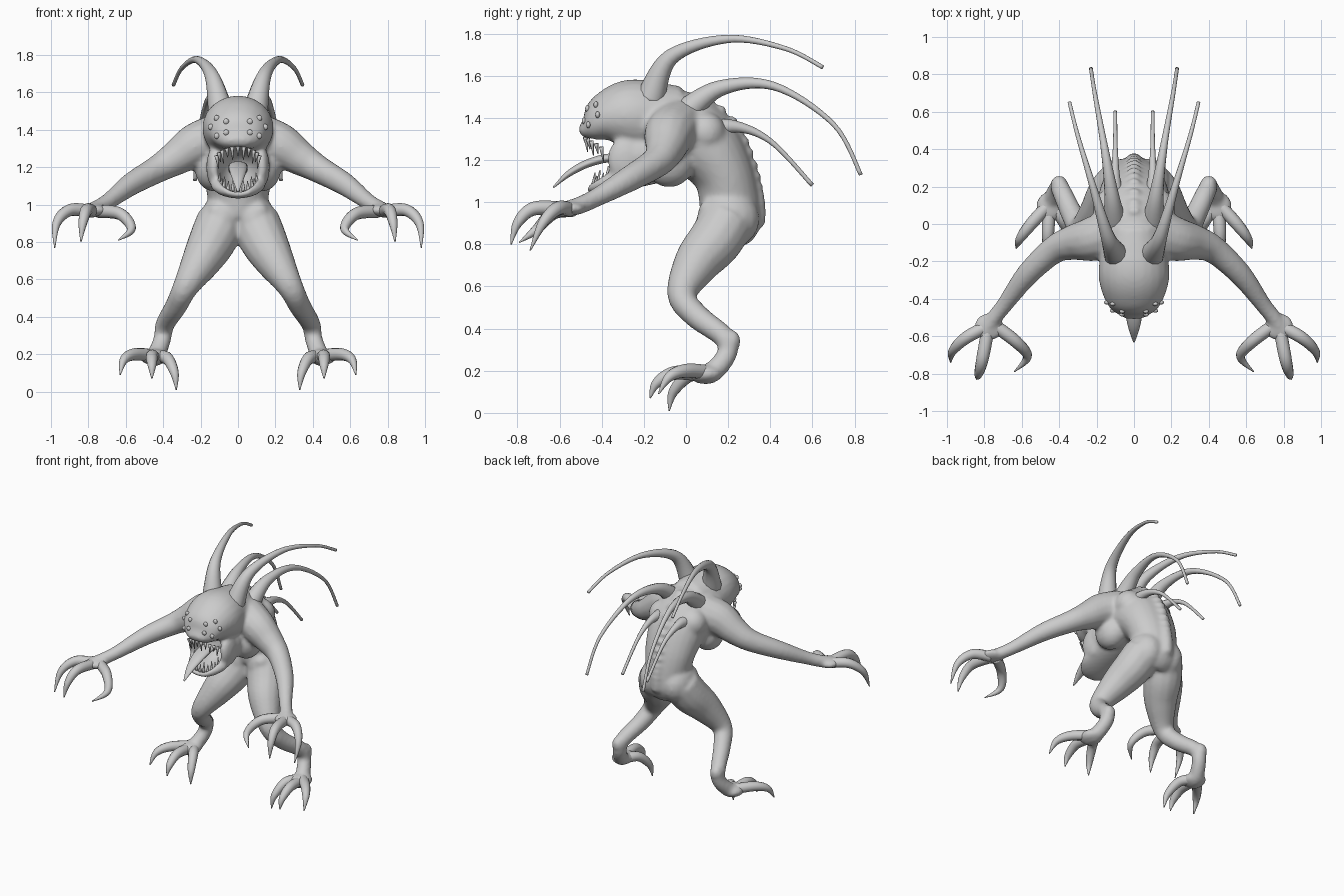
import bpy, bmesh, math
from mathutils import Vector, Matrix
from mathutils.bvhtree import BVHTree

cube = bpy.data.objects.get("Cube")
if cube:
    bpy.data.objects.remove(cube, do_unlink=True)

grey = bpy.data.materials.new("skin grey")
grey.use_nodes = True
grey.diffuse_color = (.6, .6, .6, 1)
grey.node_tree.nodes["Principled BSDF"].inputs["Base Color"].default_value = grey.diffuse_color


def make(name, bm):
    bmesh.ops.recalc_face_normals(bm, faces=bm.faces)
    mesh = bpy.data.meshes.new(name)
    bm.to_mesh(mesh)
    bm.free()
    mesh.materials.append(grey)
    mesh.shade_smooth()
    ob = bpy.data.objects.new(name, mesh)
    bpy.context.collection.objects.link(ob)
    return ob


def spline(points, steps):
    """Catmull-Rom through rows of any width."""
    rows = [points[0], *points, points[-1]]
    out = []
    for i in range(1, len(rows) - 2):
        for k in range(steps):
            t = k / steps
            out.append([(2*b + (c - a)*t + (2*a - 5*b + 4*c - d)*t**2
                         + (3*b - a - 3*c + d)*t**3) / 2
                        for a, b, c, d in zip(*rows[i - 1:i + 3])])
    return out + [list(points[-1])]


def tube(bm, points, steps=5, sides=14):
    """Rows are x, y, z, radius and, for flattened parts, a radius across x."""
    rows = spline(points, steps)
    centres = [Vector(row[:3]) for row in rows]
    last = len(rows) - 1
    side, rings = None, []
    for i, row in enumerate(rows):
        along = (centres[min(i + 1, last)] - centres[max(i - 1, 0)]).normalized()
        if side is None:
            side = Vector((1, 0, 0)) if abs(along.x) < .8 else Vector((0, 1, 0))
        side = (side - along * side.dot(along)).normalized()
        up = along.cross(side)
        angles = [math.tau * k / sides for k in range(sides)]
        rings.append([bm.verts.new(centres[i] + side * row[-1] * math.cos(a)
                                   + up * row[3] * math.sin(a)) for a in angles])
    for a, b in zip(rings, rings[1:]):
        for k in range(sides):
            bm.faces.new((a[k], a[k - 1], b[k - 1], b[k]))
    bm.faces.new(rings[0])
    bm.faces.new(rings[-1])


def ball(bm, at, size, segments=20):
    place = Matrix.Translation(at) @ Matrix.Diagonal((*size, 1))
    bmesh.ops.create_uvsphere(bm, u_segments=segments, v_segments=segments // 2,
                              radius=1, matrix=place)


def flip(points, s):
    return [(p[0] * s, *p[1:]) for p in points]


def middle(rows):
    return [(0, *row) for row in rows]


def pair(name, points, radius):
    """Left and right copies of a tapering tube; radius is a rule along it."""
    last = len(points) - 1
    rows = [(*p, radius(i / last)) for i, p in enumerate(points)]
    for s, label in ((1, "left_"), (-1, "right_")):
        bm = bmesh.new()
        tube(bm, flip(rows, s), 8, 12)
        make(label + name, bm)


# Trunk, head and jaw: y, z, depth radius, width radius on the middle plane
torso = middle([(-.15, 1.34, .16, .17), (-.03, 1.32, .21, .2), (.09, 1.26, .18, .2),
                (.18, 1.13, .145, .18), (.21, .98, .145, .155), (.21, .9, .14, .16),
                (.18, .84, .1, .13)])
cranium = middle([(-.505, 1.335, .02, .05), (-.455, 1.35, .07, .12), (-.38, 1.39, .13, .165),
                  (-.28, 1.41, .17, .19), (-.17, 1.4, .175, .18), (-.02, 1.4, .15, .15)])
jaw = middle([(-.468, 1.06, .02, .06), (-.43, 1.075, .045, .105), (-.36, 1.1, .06, .145),
              (-.25, 1.15, .085, .155), (-.1, 1.2, .1, .15)])
body = bmesh.new()
for part in (cranium, jaw, torso):
    tube(body, part, 6, 24)
ball(body, (0, -.22, 1.22), (.17, .135, .14))

# Limbs
arm = [(.1, -.04, 1.36, .13), (.22, -.08, 1.32, .12), (.33, -.1, 1.25, .095),
       (.43, -.14, 1.19, .075), (.57, -.27, 1.11, .062), (.69, -.43, 1.02, .045),
       (.76, -.52, .98, .042), (.81, -.61, .965, .03)]
leg = [(.09, .2, .92, .13), (.13, .14, .82, .13), (.19, .05, .71, .11), (.28, -.02, .56, .07),
       (.33, .05, .46, .06), (.39, .18, .36, .052), (.405, .195, .28, .048),
       (.44, .12, .19, .05), (.46, .05, .18, .04)]
for s in (1, -1):
    for part in (arm, leg):
        tube(body, flip(part, s))
    # Cheek, chest, shoulder blade, hip bone and buttock
    ball(body, (s * .125, -.285, 1.2), (.045, .09, .11))
    ball(body, (s * .13, -.08, 1.19), (.1, .12, .12))
    ball(body, (s * .12, .09, 1.33), (.1, .1, .1))
    ball(body, (s * .11, .13, .96), (.06, .07, .06))
    ball(body, (s * .085, .2, .92), (.115, .15, .14))
    # Heel, ball of the foot and palm
    ball(body, (s * .4, .215, .34), (.045, .045, .055))
    ball(body, (s * .45, .09, .185), (.075, .085, .045))
    ball(body, (s * .775, -.55, .97), (.08, .075, .035))

# Ridge of vertebrae down the back
spine = spline(torso[1:6], 4)
for a, b in zip(spine[1:], spine[2:]):
    along = Vector((0, b[1] - a[1], b[2] - a[2])).normalized()
    ball(body, (0, a[1] - along.z * a[3], a[2] + along.y * a[3]), (.04, .026, .026), 12)

face = BVHTree.FromBMesh(body)
body_object = make("body", body)

# Blend the flesh together and carve the mouth out of it
hollow = bmesh.new()
ball(hollow, (0, -.42, 1.19), (.115, .24, .125), 32)
cutter = make("mouth_cutter", hollow)
cutter.hide_render = True
bpy.context.view_layer.objects.active = body_object
for kind in ("REMESH", "BOOLEAN", "REMESH", "SMOOTH"):
    modifier = body_object.modifiers.new(kind.lower(), kind)
    if kind == "REMESH":
        modifier.mode = "VOXEL"
        modifier.voxel_size = .011
    elif kind == "BOOLEAN":
        modifier.operation = "DIFFERENCE"
        modifier.object = cutter
    else:
        modifier.iterations = 8
    bpy.ops.object.modifier_apply(modifier=modifier.name)
bpy.data.objects.remove(cutter, do_unlink=True)
body_object.data.shade_smooth()


# Clawed fingers and toes
def claw(t):
    return .035 - .032 * t ** 2.5


pair("outer_finger", [(.79, -.55, .965), (.9, -.61, .97), (.97, -.68, .9), (.98, -.74, .77)], claw)
pair("middle_finger", [(.78, -.56, .965), (.81, -.72, .97), (.83, -.8, .9), (.84, -.83, .8)], claw)
pair("thumb", [(.75, -.54, .965), (.63, -.63, .95), (.57, -.71, .87), (.64, -.79, .81)], claw)
pair("outer_toe", [(.44, .12, .19), (.55, 0, .2), (.61, -.08, .17), (.63, -.13, .09)], claw)
pair("middle_toe", [(.45, .1, .18), (.46, -.05, .19), (.46, -.14, .14), (.46, -.17, .07)], claw)
pair("inner_toe", [(.44, .12, .18), (.38, .02, .18), (.34, -.06, .1), (.33, -.08, .01)], claw)


# Long trailing feelers
def whip(t):
    return .06 * (1 - t) ** 2.6 + .01


pair("head_feeler", [(.09, -.17, 1.49), (.14, -.07, 1.69), (.22, .2, 1.775),
                     (.3, .47, 1.73), (.345, .65, 1.64)], whip)
pair("shoulder_feeler", [(.1, -.02, 1.41), (.12, .16, 1.54), (.16, .42, 1.55),
                         (.21, .7, 1.37), (.23, .83, 1.13)], whip)
pair("back_feeler", [(.09, .06, 1.32), (.1, .22, 1.36), (.1, .4, 1.29), (.1, .6, 1.08)], whip)

# Tongue
tongue = bmesh.new()
tube(tongue, middle([(-.2, 1.18, .025, .05), (-.34, 1.21, .022, .05), (-.45, 1.19, .02, .048),
                     (-.55, 1.14, .016, .032), (-.63, 1.07, .004, .005)]), 6)
make("tongue", tongue)

# Teeth around both lips
teeth = bmesh.new()
for i in range(-5, 6):
    across, ahead = math.sin(i * .27), math.cos(i * .27)
    length = .05 + .02 * (i % 2)
    upper = Vector((.118 * across, -.38 - .1 * ahead, 1.25 + .06 * ahead))
    lower = Vector((.108 * across, -.36 - .085 * ahead, 1.11 - .04 * ahead))
    for root, reach in ((upper, -length), (lower, length)):
        tip = root + Vector((-.1 * root.x, .01, reach))
        tube(teeth, [(*root, .011), (*tip, .002)], 3, 8)
make("teeth", teeth)

# Ring of small eyes seated on each side of the face
eyes = bmesh.new()
for i in range(5):
    angle = math.tau * i / 5
    for s in (1, -1):
        start = Vector((s * (.1 + .045 * math.cos(angle)), -2, 1.415 + .05 * math.sin(angle)))
        ball(eyes, face.ray_cast(start, Vector((0, 1, 0)))[0], (.016, .011, .016), 14)
make("eyes", eyes)
